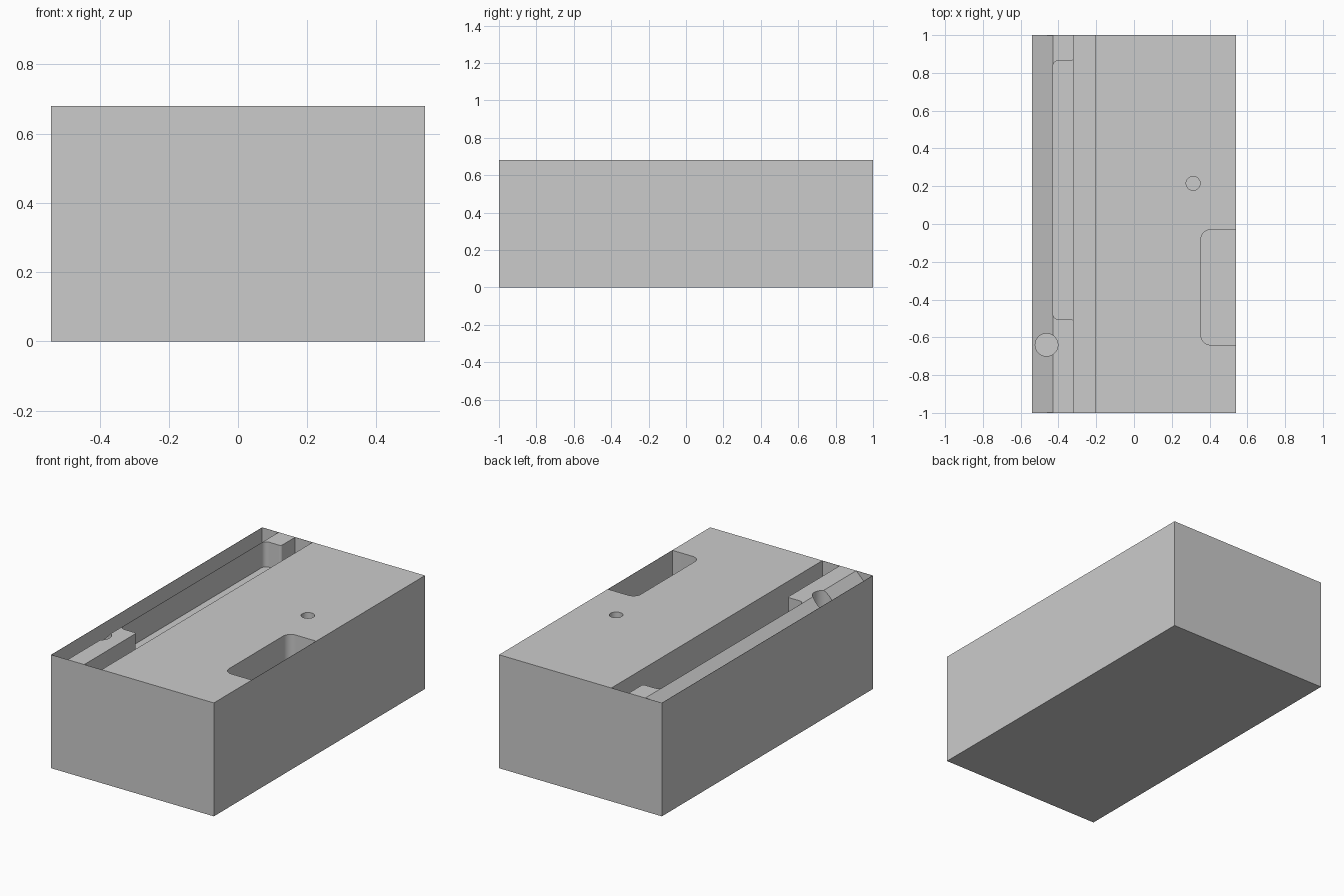
import bpy, bmesh, math
from mathutils import Vector

default = bpy.data.objects.get("Cube")
if default:
    bpy.data.objects.remove(default)

HX, HY, H = 0.54, 1.0, 0.68      # half width, half length, height
SKIN = 0.0015                    # thin outer walls left around open cuts
ABOVE = H + 0.03                 # cutters reach past the top

grey = bpy.data.materials.new("plain grey")
grey.use_nodes = True
grey.diffuse_color = (0.6, 0.6, 0.6, 1)
grey.node_tree.nodes["Principled BSDF"].inputs["Base Color"].default_value = (0.6, 0.6, 0.6, 1)


def prism(name, base, sweep):
    """Extrude a flat outline along a vector into a closed solid."""
    bm = bmesh.new()
    face = bm.faces.new([bm.verts.new(p) for p in base])
    extruded = bmesh.ops.extrude_face_region(bm, geom=[face], use_keep_orig=True)
    moved = [g for g in extruded["geom"] if isinstance(g, bmesh.types.BMVert)]
    bmesh.ops.translate(bm, verts=moved, vec=sweep)
    bmesh.ops.recalc_face_normals(bm, faces=bm.faces)
    mesh = bpy.data.meshes.new(name)
    bm.to_mesh(mesh)
    bm.free()
    mesh.materials.append(grey)
    obj = bpy.data.objects.new(name, mesh)
    bpy.context.collection.objects.link(obj)
    return obj


def upright(name, outline, bottom, top=ABOVE):
    return prism(name, [(x, y, bottom) for x, y in outline], (0, 0, top - bottom))


def box(x0, x1, y0, y1):
    return [(x0, y0), (x1, y0), (x1, y1), (x0, y1)]


def circle(cx, cy, r, n=48):
    return [(cx + r * math.cos(math.tau * i / n), cy + r * math.sin(math.tau * i / n))
            for i in range(n)]


def rounded(corners, steps=8):
    """Outline of right-angled corners (x, y, radius)."""
    out = []
    for i, (x, y, r) in enumerate(corners):
        p = Vector((x, y))
        if r == 0:
            out.append(p)
            continue
        u = (Vector(corners[i - 1][:2]) - p).normalized()
        v = (Vector(corners[(i + 1) % len(corners)][:2]) - p).normalized()
        centre = p + (u + v) * r
        for k in range(steps + 1):
            t = math.pi / 2 * k / steps
            out.append(centre - (v * math.cos(t) + u * math.sin(t)) * r)
    return [tuple(p) for p in out]


# Solid block
body = upright("body_block", box(-HX, HX, -HY, HY), 0, H)

# Long channel beside the ridge
edge_x, edge_y = HX - SKIN, HY - SKIN
channel = upright("channel_cutter", box(-0.32, -0.205, -edge_y, edge_y), 0.38)

# Shallower pocket through the ridge, with flared mouth corners
pocket = upright("ridge_pocket_cutter", rounded([
    (-0.429, 0.865, 0.03), (-0.429, -0.505, 0.03),
    (-0.319, -0.505, 0.015), (-0.319, -0.53, 0), (-0.29, -0.53, 0),
    (-0.29, 0.89, 0), (-0.319, 0.89, 0), (-0.319, 0.865, 0.015)]), 0.53)

# Slope falling from the ridge to the outer wall
drop = edge_x - 0.43
slope = prism("slope_cutter", [
    (-edge_x, -edge_y, H - drop), (-0.43 + ABOVE - H, -edge_y, ABOVE),
    (-edge_x, -edge_y, ABOVE)], (0, 2 * edge_y, 0))

# Side recess with rounded inner corners
recess = upright("side_recess_cutter", rounded([
    (edge_x, -0.64, 0), (edge_x, -0.03, 0),
    (0.355, -0.03, 0.05), (0.355, -0.64, 0.05)]), 0.38)

# Round holes
large_hole = upright("large_hole_cutter", circle(-0.463, -0.64, 0.06), 0.45)
small_hole = upright("small_hole_cutter", circle(0.313, 0.215, 0.037), 0.45)

# Cut everything out of the block
bpy.context.view_layer.objects.active = body
for cutter in (channel, pocket, slope, recess, large_hole, small_hole):
    cutter.hide_render = True
    mod = body.modifiers.new(cutter.name, "BOOLEAN")
    mod.operation = "DIFFERENCE"
    mod.solver = "EXACT"
    mod.object = cutter
    bpy.ops.object.modifier_apply(modifier=mod.name)
    bpy.data.objects.remove(cutter)

bpy.ops.object.select_all(action="DESELECT")
body.select_set(True)
bpy.ops.object.shade_smooth_by_angle(angle=math.radians(30))
